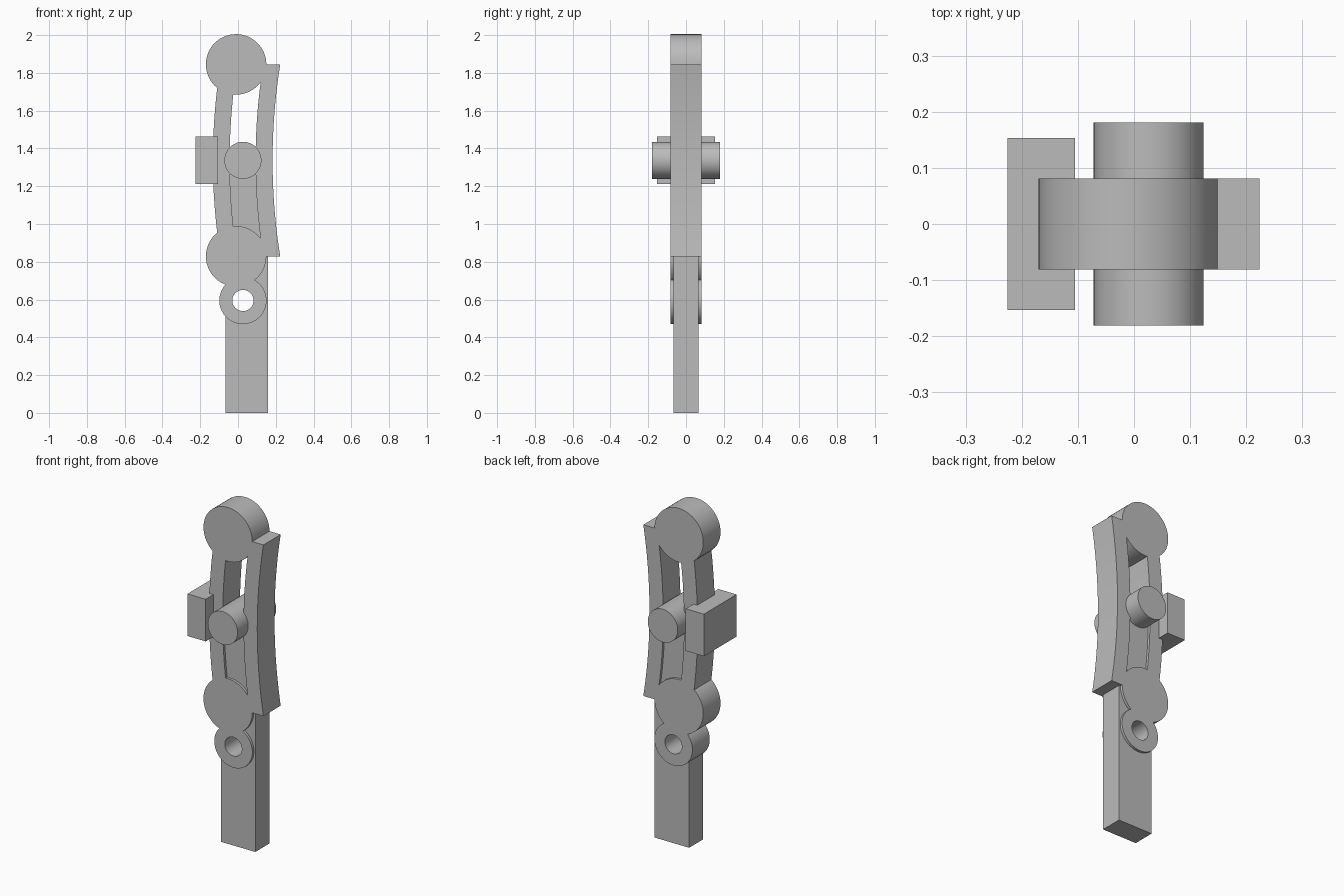
import bpy, bmesh, math

cube = bpy.data.objects.get("Cube")
if cube:
    bpy.data.objects.remove(cube, do_unlink=True)

grey = bpy.data.materials.new("plain grey")
grey.use_nodes = True
COLOUR = (0.5, 0.5, 0.5, 1)
grey.diffuse_color = COLOUR
grey.node_tree.nodes["Principled BSDF"].inputs["Base Color"].default_value = COLOUR

THICK = 0.081           # half thickness of the curved link
MID_Z, HALF_Z = 1.337, 0.508
BEND = 3.2              # radius of the link's curve


def prism(name, outline, half):
    """Extrude an (x, z) outline from -half to +half along y."""
    bm = bmesh.new()
    face = bm.faces.new([bm.verts.new((x, -half, z)) for x, z in outline])
    grown = bmesh.ops.extrude_face_region(bm, geom=[face])
    verts = [v for v in grown["geom"] if isinstance(v, bmesh.types.BMVert)]
    bmesh.ops.translate(bm, verts=verts, vec=(0, 2 * half, 0))
    bmesh.ops.recalc_face_normals(bm, faces=bm.faces)
    mesh = bpy.data.meshes.new(name)
    bm.to_mesh(mesh)
    bm.free()
    mesh.materials.append(grey)
    obj = bpy.data.objects.new(name, mesh)
    bpy.context.collection.objects.link(obj)
    return obj


def disc(name, x, z, radius, half, sides=64):
    turn = [2 * math.pi * i / sides for i in range(sides)]
    return prism(name, [(x + radius * math.cos(a), z + radius * math.sin(a)) for a in turn], half)


def block(name, x0, x1, z0, z1, half):
    return prism(name, [(x0, z0), (x1, z0), (x1, z1), (x0, z1)], half)


def curved_band(name, left, right, half, steps=24):
    """Upright band whose sides bow towards -x at mid height."""
    def edge(x):
        rise = [HALF_Z * (2 * i / steps - 1) for i in range(steps + 1)]
        return [(x + BEND - math.sqrt(BEND ** 2 - d * d), MID_Z + d) for d in rise]
    return prism(name, edge(right) + edge(left)[::-1], half)


def combine(target, other, operation):
    mod = target.modifiers.new(operation.lower(), "BOOLEAN")
    mod.operation, mod.object, mod.solver = operation, other, "EXACT"
    bpy.context.view_layer.objects.active = target
    bpy.ops.object.modifier_apply(modifier=mod.name)
    bpy.data.objects.remove(other, do_unlink=True)


# Slotted curved link with round ends and a pivot eye
link = curved_band("curved_link", -0.133, 0.183, THICK)
combine(link, curved_band("slot_cutter", -0.044, 0.093, 0.3), "DIFFERENCE")
for z in (MID_Z - HALF_Z, MID_Z + HALF_Z):
    combine(link, disc("round_end", -0.01, z, 0.16, THICK), "UNION")
EYE_X, EYE_Z = 0.026, 0.595
combine(link, disc("pivot_eye", EYE_X, EYE_Z, 0.125, THICK), "UNION")
combine(link, disc("eye_cutter", EYE_X, EYE_Z, 0.056, 0.3), "DIFFERENCE")

# Straight bar running up inside the link to the pin
bar = block("straight_bar", -0.067, 0.16, 0, MID_Z, 0.066)
combine(bar, disc("bar_cutter", EYE_X, EYE_Z, 0.056, 0.3), "DIFFERENCE")

# Cross pin and side block
pin = disc("cross_pin", EYE_X, MID_Z, 0.098, 0.181)
side = block("side_block", -0.225, -0.105, 1.212, 1.462, 0.153)

bpy.ops.object.select_all(action="DESELECT")
for obj in (link, bar, pin, side):
    obj.select_set(True)
bpy.context.view_layer.objects.active = link
bpy.ops.object.shade_smooth_by_angle(angle=math.radians(30))
